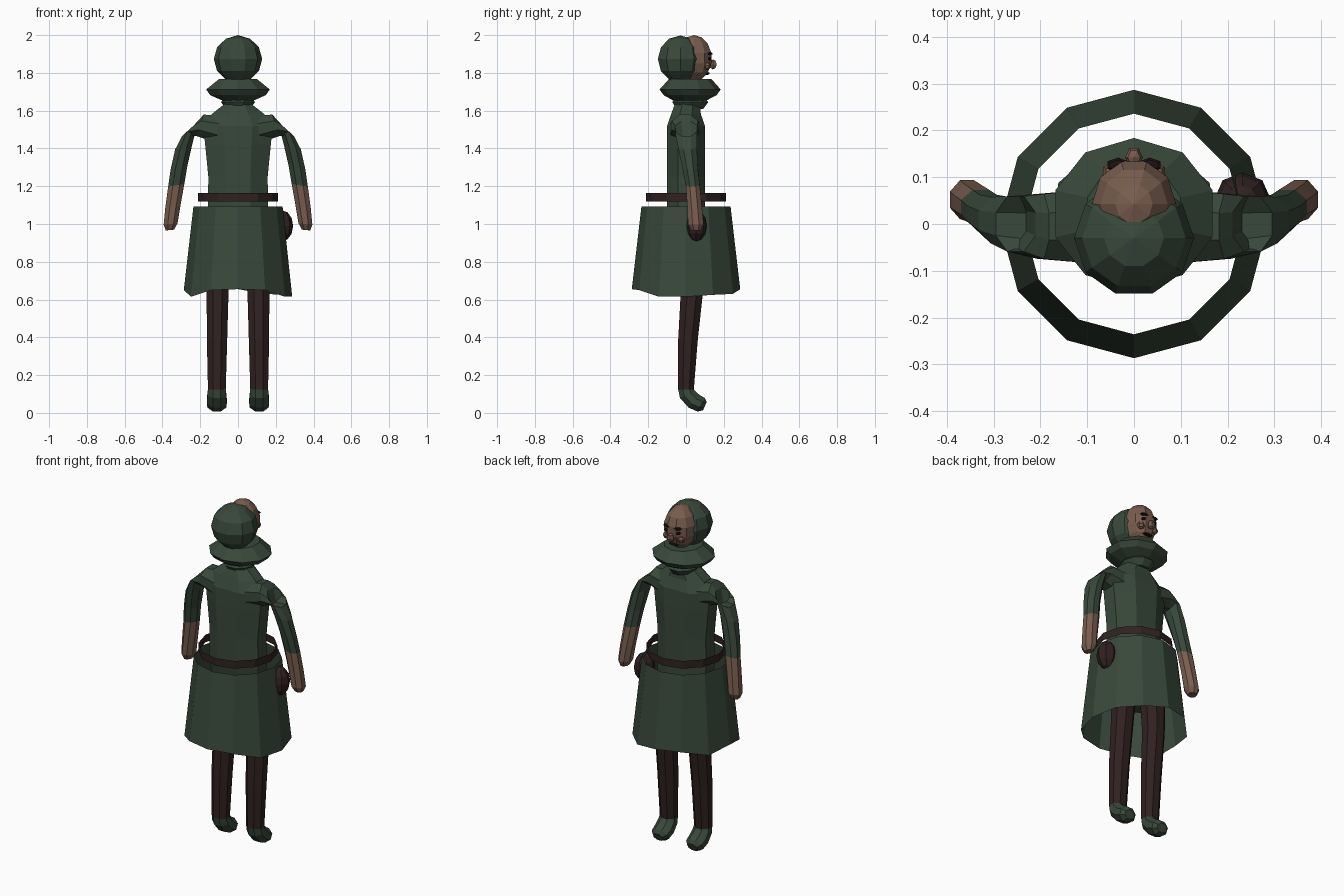
import bpy, bmesh, math
from mathutils import Vector, Matrix


def material(name, rgb):
    m = bpy.data.materials.new(name)
    m.diffuse_color = (*rgb, 1)
    return m


GREEN = material("dark green cloth", (0.040, 0.066, 0.043))
SKIN = material("brown skin", (0.19, 0.11, 0.075))
LEATHER = material("dark brown leather", (0.030, 0.015, 0.015))
BLACK = material("black brown hair", (0.010, 0.006, 0.006))


def finish(name, bm, *mats):
    bmesh.ops.recalc_face_normals(bm, faces=bm.faces)
    me = bpy.data.meshes.new(name)
    bm.to_mesh(me)
    bm.free()
    for m in mats:
        me.materials.append(m)
    ob = bpy.data.objects.new(name, me)
    bpy.context.collection.objects.link(ob)
    return ob


def loft(name, rings, sides, mats, axis='Y', caps=True, split=None, phase=0.0, mirror=1):
    """Rings are (x, y, z, rx, ry, tilt in degrees about axis); split = first ring of the second colour."""
    bm = bmesh.new()
    loops = []
    for x, y, z, rx, ry, tilt in rings:
        rot = Matrix.Rotation(math.radians(tilt), 3, axis)
        loop = []
        for k in range(sides):
            a = 2 * math.pi * (k + phase) / sides
            p = Vector((x, y, z)) + rot @ Vector((rx * math.cos(a), ry * math.sin(a), 0))
            loop.append(bm.verts.new((p.x * mirror, p.y, p.z)))
        loops.append(loop)
    for i in range(len(loops) - 1):
        for k in range(sides):
            j = (k + 1) % sides
            f = bm.faces.new((loops[i][k], loops[i][j], loops[i + 1][j], loops[i + 1][k]))
            f.material_index = int(split is not None and i >= split)
    if caps:
        bm.faces.new(loops[0])
        bm.faces.new(loops[-1]).material_index = int(split is not None)
    return finish(name, bm, *mats)


def ball(name, centre, radii, mat, u=10, v=6, turn=0.0):
    bm = bmesh.new()
    bmesh.ops.create_uvsphere(bm, u_segments=u, v_segments=v, radius=1)
    bmesh.ops.transform(bm, verts=bm.verts, matrix=Matrix.Translation(centre)
                        @ Matrix.Diagonal((*radii, 1)) @ Matrix.Rotation(turn, 4, 'Z'))
    return finish(name, bm, mat)


# Head: face set into the front of a rounded hood
ball("hood", (0, -0.03, 1.873), (0.128, 0.125, 0.125), GREEN, 10, 6, math.pi / 2)
ball("face", (0, 0.043, 1.878), (0.092, 0.098, 0.122), SKIN, 10, 7, math.pi / 2)
ball("nose", (0, 0.142, 1.845), (0.019, 0.024, 0.026), SKIN, 6, 4, math.pi / 2)
for side, word in ((1, "right"), (-1, "left")):
    ball(word + "_eyebrow", (side * 0.034, 0.126, 1.902), (0.026, 0.016, 0.008), BLACK, 6, 4)
    ball(word + "_eye", (side * 0.036, 0.124, 1.875), (0.015, 0.012, 0.010), BLACK, 6, 4)
    ball(word + "_cheek", (side * 0.045, 0.112, 1.838), (0.024, 0.020, 0.022), SKIN, 6, 4)
ball("mouth", (0, 0.112, 1.797), (0.034, 0.014, 0.008), BLACK, 6, 4)

# Flared collar over a short neck band
loft("collar", [(0, 0.02, 1.655, 0.09, 0.09, 0), (0, 0.022, 1.682, 0.155, 0.14, 0),
                (0, 0.022, 1.712, 0.177, 0.162, 0), (0, 0.022, 1.768, 0.105, 0.112, 0)], 10, [GREEN], phase=0.5)
loft("neck_band", [(0, 0.02, 1.61, 0.065, 0.075, 0), (0, 0.023, 1.645, 0.09, 0.10, 0),
                   (0, 0.022, 1.665, 0.075, 0.085, 0)], 10, [GREEN])

# Torso running down under the skirt
loft("torso", [(0, 0.02, 0.80, 0.15, 0.09, 0), (0, 0, 1.08, 0.172, 0.108, 0),
               (0, 0, 1.25, 0.170, 0.108, 0), (0, 0, 1.42, 0.188, 0.110, 0),
               (0, 0, 1.52, 0.20, 0.108, 0), (0, 0, 1.582, 0.15, 0.085, 0),
               (0, 0.008, 1.635, 0.078, 0.072, 0)], 8, [GREEN], phase=0.5)

# Sleeves with bare forearms, trouser legs with boots
for side, word in ((1, "right"), (-1, "left")):
    loft(word + "_arm", [(0.10, -0.005, 1.50, 0.080, 0.085, 90), (0.20, -0.005, 1.522, 0.065, 0.075, 72),
                         (0.253, 0, 1.505, 0.062, 0.064, 42), (0.287, 0.008, 1.41, 0.052, 0.054, 18),
                         (0.312, 0.022, 1.30, 0.049, 0.044, 12), (0.327, 0.036, 1.205, 0.047, 0.040, 9),
                         (0.345, 0.046, 1.09, 0.044, 0.042, 9), (0.357, 0.052, 1.00, 0.040, 0.045, 6),
                         (0.360, 0.054, 0.968, 0.024, 0.028, 6)],
         8, [GREEN, SKIN], split=5, phase=0.5, mirror=side)
    loft(word + "_leg", [(0.100, 0.035, 0.86, 0.072, 0.07, 0), (0.108, 0.032, 0.65, 0.063, 0.064, 0),
                         (0.111, 0.010, 0.38, 0.058, 0.056, 0), (0.112, 0, 0.125, 0.051, 0.045, 0),
                         (0.112, 0.008, 0.098, 0.054, 0.048, 25), (0.112, 0.042, 0.062, 0.057, 0.048, 50),
                         (0.112, 0.080, 0.043, 0.054, 0.044, 62), (0.112, 0.100, 0.036, 0.034, 0.026, 66)],
         8, [LEATHER, GREEN], axis='X', split=3, phase=0.5, mirror=side)

# Open skirt with an uneven hem
hem = [0.615, 0.625, 0.63, 0.655, 0.66, 0.63, 0.65, 0.615, 0.65, 0.655, 0.65, 0.615]
skirt = loft("skirt", [(0, 0, 0.65, 0.287, 0.287, 0), (0, 0, 1.092, 0.236, 0.236, 0)], 12, [GREEN], caps=False)
for vert, z in zip(skirt.data.vertices, hem):
    vert.co.z = z

# Thin belt band and hip pouch
loft("belt", [(0, 0, 1.118, 0.212, 0.212, 0), (0, 0, 1.163, 0.212, 0.212, 0)], 12, [LEATHER], caps=False)
ball("pouch", (0.232, 0.054, 0.99), (0.06, 0.056, 0.083), LEATHER, 8, 6)
